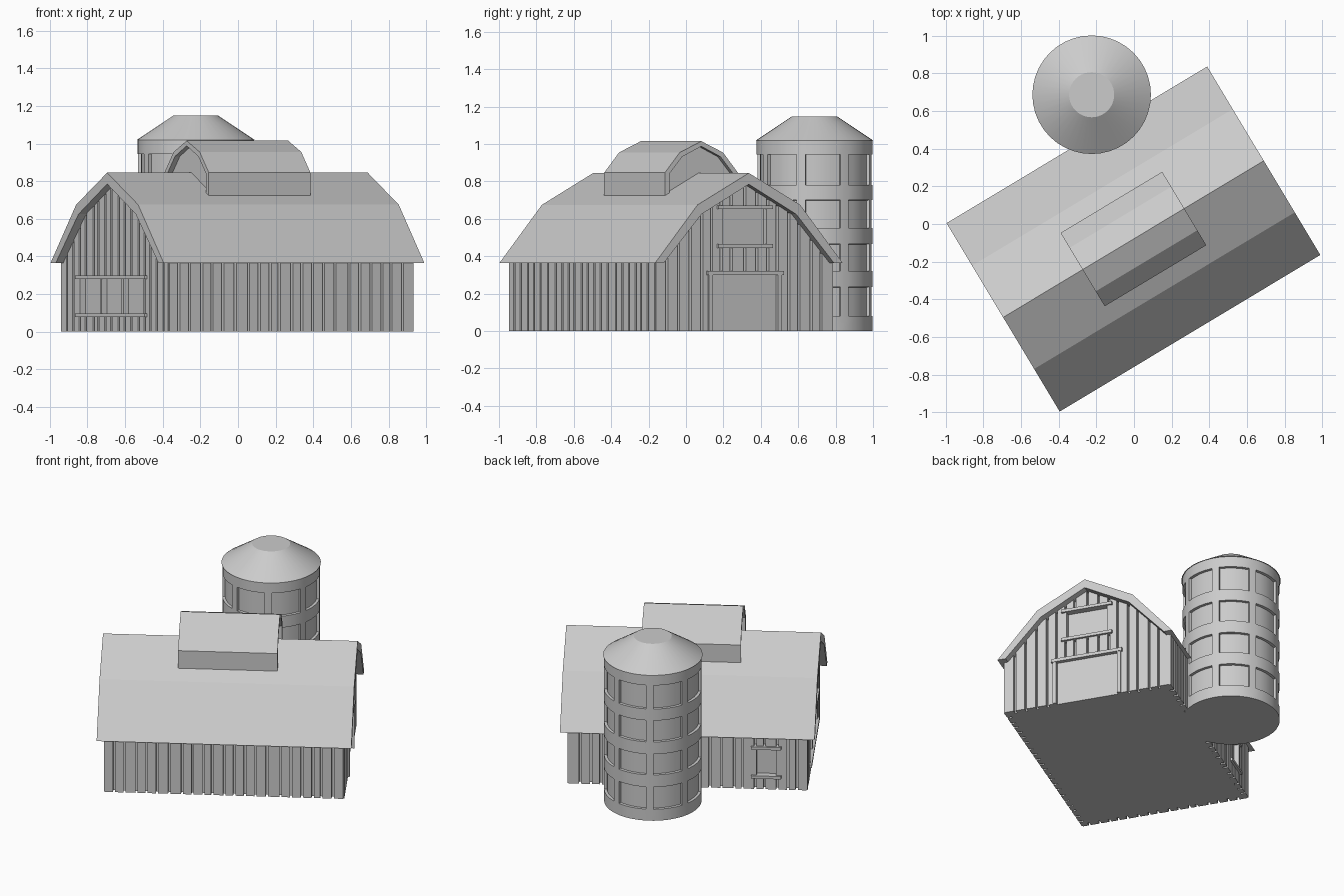
import bpy, bmesh, math, random
from mathutils import Matrix, Vector

random.seed(4)
cube = bpy.data.objects.get("Cube")
if cube:
    bpy.data.objects.remove(cube, do_unlink=True)

grey = bpy.data.materials.new("plain_grey")
grey.use_nodes = True
grey.diffuse_color = (0.6, 0.6, 0.6, 1)
grey.node_tree.nodes["Principled BSDF"].inputs["Base Color"].default_value = (0.6, 0.6, 0.6, 1)

# The barn sits turned on the ground; its ridge runs along its own x axis
BARN = Matrix.Translation((-0.003, -0.08, 0)) @ Matrix.Rotation(math.radians(31), 4, "Z")
HALF_LEN, HALF_WID, BOARD = 0.762, 0.558, 0.03


def finish(bm, name, matrix=None, smooth=False):
    bmesh.ops.recalc_face_normals(bm, faces=bm.faces)
    if matrix:
        bm.transform(matrix)
    mesh = bpy.data.meshes.new(name)
    bm.to_mesh(mesh)
    bm.free()
    mesh.materials.append(grey)
    obj = bpy.data.objects.new(name, mesh)
    bpy.context.collection.objects.link(obj)
    if smooth:
        bpy.ops.object.select_all(action="DESELECT")
        obj.select_set(True)
        bpy.context.view_layer.objects.active = obj
        bpy.ops.object.shade_smooth_by_angle(angle=math.radians(25))
    return obj


def mirror(half):
    """Half profile from eave to ridge -> full profile."""
    return half + [(-v, z) for v, z in reversed(half[:-1])]


def prism(name, profile, half_len):
    """Extrude a cross-section along the ridge direction."""
    bm = bmesh.new()
    face = bm.faces.new([bm.verts.new((-half_len, v, z)) for v, z in profile])
    new = bmesh.ops.extrude_face_region(bm, geom=[face])["geom"]
    verts = [g for g in new if isinstance(g, bmesh.types.BMVert)]
    bmesh.ops.translate(bm, verts=verts, vec=(2 * half_len, 0, 0))
    return finish(bm, name, BARN)


def box(bm, s, n, z, tops=None):
    """Block on a wall: s along it, n outwards, z up; tops slopes the top."""
    bottom = [(s[0], -n[0]), (s[1], -n[0]), (s[1], -n[1]), (s[0], -n[1])]
    t0, t1 = tops or (z[1], z[1])
    low = [bm.verts.new((x, y, z[0])) for x, y in bottom]
    high = [bm.verts.new((x, y, t)) for (x, y), t in zip(bottom, (t0, t1, t1, t0))]
    bm.faces.new(low)
    bm.faces.new(high)
    for i in range(4):
        j = (i + 1) % 4
        bm.faces.new((low[i], low[j], high[j], high[i]))


# Gambrel roof and the barn body below it
outer = [(0.584, 0.365), (0.32, 0.675), (0, 0.845)]
inner = [(0.53, 0.365), (0.295, 0.625), (0, 0.785)]
prism("barn_roof", mirror(outer) + mirror(inner)[::-1], 0.808)
core = [(HALF_WID - BOARD, 0), (HALF_WID - BOARD, 0.37), (0.3, 0.64), (0, 0.8)]
prism("barn_body", mirror(core), HALF_LEN - BOARD)

# Roof monitor on the ridge, with set-back gable panels
shell = [(0.2275, 0.7), (0.2275, 0.847), (0.135, 0.955), (0, 1.015)]
hollow = [(0.2, 0.7), (0.2, 0.84), (0.12, 0.932), (0, 0.988)]
prism("monitor_roof", mirror(shell) + mirror(hollow)[::-1], 0.315)
panel = [(0.21, 0.7), (0.21, 0.842), (0.125, 0.94), (0, 1.0)]
prism("monitor_gable", mirror(panel), 0.285)


def gable_top(s):
    """Board height hidden inside the roof thickness."""
    s = abs(s)
    if s < 0.305:
        return 0.815 - 0.165 * s / 0.305
    return 0.65 - (s - 0.305) * 1.13


def boards(name, turn, half, reach, top, openings=()):
    """Vertical boards with grooves, left out across openings (s0, s1, z0, z1)."""
    bm = bmesh.new()
    cuts = [-half, half] + [e for o in openings for e in o[:2]]
    cuts = sorted(set(cuts))
    for a, b in zip(cuts, cuts[1:]):
        count = max(1, round((b - a) / 0.07))
        edges = [a + (b - a) * i / count for i in range(count + 1)]
        for i in range(1, count):
            edges[i] += random.uniform(-0.012, 0.012)
        for s0, s1 in zip(edges, edges[1:]):
            s0, s1 = s0 + 0.007, s1 - 0.007
            base = 0
            for o in sorted(openings, key=lambda o: o[2]):
                if o[0] <= s0 and s1 <= o[1]:
                    if o[2] > base:
                        box(bm, (s0, s1), (reach - BOARD - 0.01, reach), (base, o[2]))
                    base = o[3]
            box(bm, (s0, s1), (reach - BOARD - 0.01, reach), (base, 0), (top(s0), top(s1)))
    finish(bm, name, BARN @ Matrix.Rotation(turn * math.pi / 2, 4, "Z"))


def window(name, turn, reach, opening, mullions=0):
    """Sill and head rails, side posts and optional mullions."""
    s0, s1, z0, z1 = opening
    bm = bmesh.new()
    for z in (z0, z1):
        box(bm, (s0 - 0.025, s1 + 0.025), (reach - BOARD, reach + 0.015), (z - 0.01, z + 0.01))
    for i in range(mullions + 2):
        s = s0 + (s1 - s0) * i / (mullions + 1)
        box(bm, (s - 0.009, s + 0.009), (reach - BOARD - 0.005, reach + 0.003), (z0, z1))
    finish(bm, name, BARN @ Matrix.Rotation(turn * math.pi / 2, 4, "Z"))


def eave(s):
    return 0.385


door = (-0.205, 0.205, 0, 0.305)
loft = (-0.145, 0.145, 0.455, 0.662)
wide = (-0.36, 0.31, 0.088, 0.29)
small = (0.43, 0.57, 0.088, 0.29)

boards("front_boards", 0, HALF_LEN, HALF_WID, eave)
boards("door_gable_boards", 1, HALF_WID, HALF_LEN, gable_top, (door, loft))
boards("back_boards", 2, HALF_LEN, HALF_WID, eave, (small,))
boards("window_gable_boards", 3, HALF_WID, HALF_LEN, gable_top, (wide,))
window("loft_window", 1, HALF_LEN, loft)
window("back_window", 2, HALF_WID, small)
window("gable_window", 3, HALF_LEN, wide, 2)

# Barn door with its surround
bm = bmesh.new()
box(bm, (-0.205, 0.205), (0.72, 0.75), (0, 0.305))
for s in (-0.215, 0.215):
    box(bm, (s - 0.012, s + 0.012), (0.72, 0.773), (0, 0.305))
box(bm, (-0.237, 0.237), (0.72, 0.777), (0.3, 0.322))
finish(bm, "barn_door", BARN @ Matrix.Rotation(math.pi / 2, 4, "Z"))

# Silo: banded cylinder with four rows of eight sunken panels
SILO = Matrix.Translation((-0.225, 0.687, 0))
SEGMENTS, RADIUS = 40, 0.309
levels = [0, 0.08, 0.235, 0.32, 0.465, 0.55, 0.70, 0.78, 0.945, 1.02]
bm = bmesh.new()
rings = []
for z in levels:
    angles = [2 * math.pi * i / SEGMENTS for i in range(SEGMENTS)]
    rings.append([bm.verts.new((RADIUS * math.cos(a), RADIUS * math.sin(a), z)) for a in angles])
sunken = []
for row, (low, high) in enumerate(zip(rings, rings[1:])):
    for i in range(SEGMENTS):
        j = (i + 1) % SEGMENTS
        face = bm.faces.new((low[i], low[j], high[j], high[i]))
        if row % 2 and i % 5 != 3:
            sunken.append(face)
bm.faces.new(rings[0][::-1])
bm.faces.new(rings[-1])
bm.normal_update()
bmesh.ops.inset_region(bm, faces=sunken, thickness=0.001, depth=-0.018, use_even_offset=True)
finish(bm, "silo_body", SILO, smooth=True)

# Silo roof: cone with a flat cap
bm = bmesh.new()
bmesh.ops.create_cone(bm, cap_ends=True, segments=SEGMENTS, radius1=0.315, radius2=0.12, depth=0.13)
finish(bm, "silo_roof", SILO @ Matrix.Translation((0, 0, 1.083)), smooth=True)
